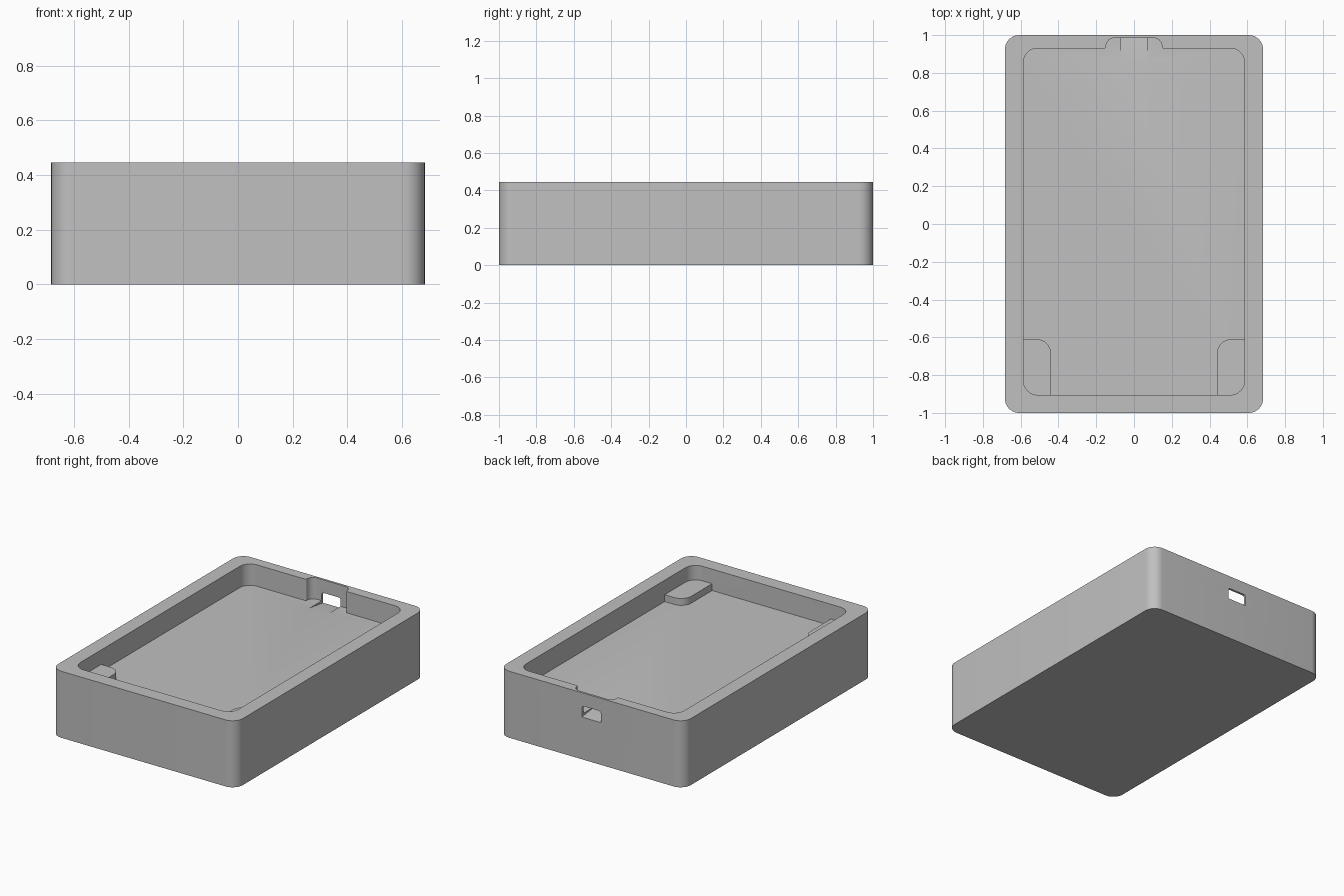
import bpy, bmesh, math
from mathutils import Vector

if "Cube" in bpy.data.objects:
    bpy.data.objects.remove(bpy.data.objects["Cube"], do_unlink=True)

HALF_W, HALF_L, HEIGHT = 0.683, 1.0, 0.445
FLOOR, SHELF = 0.302, 0.348
INNER_W, INNER_FRONT, INNER_BACK = 0.585, -0.905, 0.93
RADIUS = 0.075

grey = bpy.data.materials.new("plain grey")
grey.use_nodes = True
colour = (0.53, 0.53, 0.53, 1)
grey.diffuse_color = colour
grey.node_tree.nodes["Principled BSDF"].inputs["Base Color"].default_value = colour


def fillet(corners, steps=10):
    """Round each right-angled corner (x, y, radius) of an outline."""
    points = []
    for i, (x, y, r) in enumerate(corners):
        p = Vector((x, y))
        if r == 0:
            points.append(p)
            continue
        u = (Vector(corners[i - 1][:2]) - p).normalized()
        v = (Vector(corners[(i + 1) % len(corners)][:2]) - p).normalized()
        for k in range(steps + 1):
            a = math.pi / 2 * k / steps
            points.append(p + r * (u + v - v * math.cos(a) - u * math.sin(a)))
    return points


def extrude(name, points, direction):
    """Extrude a closed outline of 3D points into a solid."""
    bm = bmesh.new()
    face = bm.faces.new([bm.verts.new(p) for p in points])
    result = bmesh.ops.extrude_face_region(bm, geom=[face])
    moved = [g for g in result["geom"] if isinstance(g, bmesh.types.BMVert)]
    bmesh.ops.translate(bm, verts=moved, vec=direction)
    bmesh.ops.recalc_face_normals(bm, faces=bm.faces)
    mesh = bpy.data.meshes.new(name)
    bm.to_mesh(mesh)
    bm.free()
    mesh.materials.append(grey)
    obj = bpy.data.objects.new(name, mesh)
    bpy.context.collection.objects.link(obj)
    return obj


def prism(name, corners, z0, z1):
    points = [(p.x, p.y, z0) for p in fillet(corners)]
    return extrude(name, points, (0, 0, z1 - z0))


def combine(target, tool, operation):
    """Apply a boolean and discard the tool."""
    mod = target.modifiers.new(tool.name, "BOOLEAN")
    mod.object, mod.operation, mod.solver = tool, operation, "EXACT"
    bpy.context.view_layer.objects.active = target
    bpy.ops.object.modifier_apply(modifier=mod.name)
    bpy.data.objects.remove(tool, do_unlink=True)


# Outer case body
case = prism("case_tray", [(sx * HALF_W, sy * HALF_L, RADIUS)
                           for sx, sy in ((-1, -1), (1, -1), (1, 1), (-1, 1))], 0, HEIGHT)

# Open cavity with a relief notch in the back wall
right_half = [(INNER_W, INNER_FRONT, RADIUS), (INNER_W, INNER_BACK, RADIUS),
              (0.148, INNER_BACK, 0.008), (0.148, 0.985, 0.045)]
left_half = [(-x, y, r) for x, y, r in reversed(right_half)]
combine(case, prism("cavity", right_half + left_half, FLOOR, HEIGHT + 0.1), "DIFFERENCE")

# Port opening through the back wall, with a gently ramped floor
port_outline = fillet([(-0.07, 0.28, 0), (0.07, 0.28, 0),
                       (0.07, 0.358, 0.015), (-0.07, 0.358, 0.015)], 4)
port = extrude("port", [(p.x, 1.02, p.y) for p in port_outline], (0, -0.16, 0))
for v in port.data.vertices:
    if v.co.y < 0.9 and v.co.z < 0.29:
        v.co.z = FLOOR
combine(case, port, "DIFFERENCE")

# Raised support shelves in the two front corners
for side in (-1, 1):
    shelf = prism("shelf", [(side * 0.44, -0.95, 0), (side * 0.44, -0.61, RADIUS),
                            (side * 0.63, -0.61, 0), (side * 0.63, -0.95, 0)], 0.2, SHELF)
    combine(case, shelf, "UNION")

# Smooth rounded corners while keeping edges crisp
bpy.ops.object.select_all(action="DESELECT")
case.select_set(True)
bpy.context.view_layer.objects.active = case
bpy.ops.object.shade_smooth_by_angle(angle=math.radians(30))
